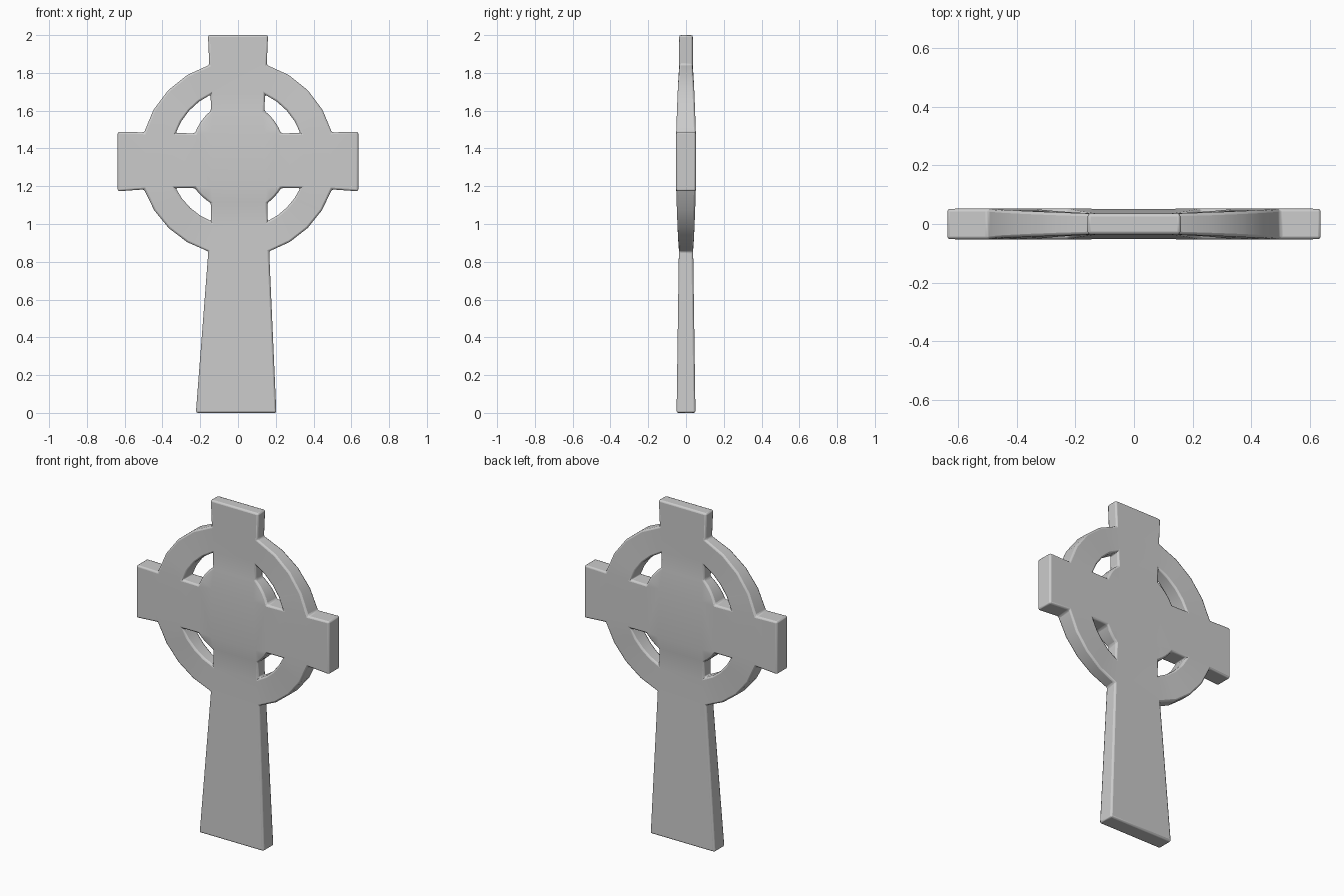
import bpy, bmesh, math

if "Cube" in bpy.data.objects:
    bpy.data.objects.remove(bpy.data.objects["Cube"])

stone = bpy.data.materials.new("grey stone")
stone.use_nodes = True
grey = (0.6, 0.6, 0.6, 1)
stone.diffuse_color = grey
stone.node_tree.nodes["Principled BSDF"].inputs["Base Color"].default_value = grey

THICK, THIN, MID_Z, ARC = 0.052, 0.036, 1.345, 4

# post rows: height, left edge, right edge, half thickness
post = [(0, -0.223, 0.203, 0.05), (0.855, -0.157, 0.165, 0.038),
        (1.015, -0.143, 0.157, 0.036), (1.11, -0.143, 0.155, 0.036),
        (1.19, -0.143, 0.152, THICK), (1.48, -0.143, 0.14, THICK),
        (1.6, -0.143, 0.14, THIN), (1.685, -0.145, 0.143, THIN),
        (1.842, -0.152, 0.152, THIN), (2, -0.159, 0.159, THIN)]
# arm columns outward from the post: distance, lower edge, upper edge
arm = [(0.228, 1.19, 1.48), (0.33, 1.19, 1.481), (0.497, 1.183, 1.485), (0.637, 1.173, 1.488)]

bm = bmesh.new()
pairs = {}


def vert(p):
    """Matching front and back vertices for a point (x, z, half thickness)."""
    key = (round(p[0], 4), round(p[1], 4))
    if key not in pairs:
        pairs[key] = (bm.verts.new((p[0], -p[2], p[1])), bm.verts.new((p[0], p[2], p[1])))
    return pairs[key]


def panel(*points):
    both = [vert(p) for p in points]
    bm.faces.new([b[0] for b in both])
    bm.faces.new([b[1] for b in reversed(both)])


def arc(a, b):
    """Points turning about the ring centre from a to b."""
    pa, pb = [(math.atan2(p[1] - MID_Z, p[0]), math.hypot(p[0], p[1] - MID_Z)) for p in (a, b)]
    turn = (pb[0] - pa[0] + math.pi) % (2 * math.pi) - math.pi
    points = [a]
    for i in range(1, ARC):
        f = i / ARC
        angle, r = pa[0] + turn * f, pa[1] + (pb[1] - pa[1]) * f
        points.append((r * math.cos(angle), MID_Z + r * math.sin(angle), a[2] + (b[2] - a[2]) * f))
    return points + [b]


def post_point(row, side):
    z, left, right, t = post[row]
    return (right if side > 0 else left, z, t)


def arm_point(col, side, up):
    x, low, high = arm[col]
    return (side * x, high if up else low, THICK)


# tapered post
for row in range(len(post) - 1):
    panel(post_point(row, -1), post_point(row, 1), post_point(row + 1, 1), post_point(row + 1, -1))

for side in (-1, 1):
    # horizontal arms
    low = [post_point(4, side)] + [arm_point(c, side, False) for c in range(4)]
    high = [post_point(5, side)] + [arm_point(c, side, True) for c in range(4)]
    for i in range(4):
        panel(low[i], low[i + 1], high[i + 1], high[i])
    for up, (corner, hub, inner, outer) in ((True, (5, 6, 7, 8)), (False, (4, 3, 2, 1))):
        # quarter of the central disc
        rim = arc(arm_point(0, side, up), post_point(hub, side))
        for a, b in zip(rim, rim[1:]):
            panel(post_point(corner, side), a, b)
        # quarter of the ring
        inside = arc(arm_point(1, side, up), post_point(inner, side))
        outside = arc(arm_point(2, side, up), post_point(outer, side))
        for i in range(ARC):
            panel(inside[i], outside[i], outside[i + 1], inside[i + 1])

# walls around the outline and the four openings
partner = {f: b for f, b in pairs.values()}
for edge in [e for e in bm.edges if e.is_boundary and all(v in partner for v in e.verts)]:
    a, b = edge.verts
    bm.faces.new((a, b, partner[b], partner[a]))
bmesh.ops.recalc_face_normals(bm, faces=bm.faces)

mesh = bpy.data.meshes.new("ringed_cross")
bm.to_mesh(mesh)
bm.free()
mesh.materials.append(stone)
cross = bpy.data.objects.new("ringed_cross", mesh)
bpy.context.collection.objects.link(cross)
bpy.context.view_layer.objects.active = cross
cross.select_set(True)

# softened edges
bevel = cross.modifiers.new("soft edges", 'BEVEL')
bevel.width = 0.01
bevel.segments = 2
bevel.limit_method = 'ANGLE'
bevel.angle_limit = math.radians(35)
bpy.ops.object.shade_smooth_by_angle(angle=math.radians(40))
normals = cross.modifiers.new("even shading", 'WEIGHTED_NORMAL')
normals.keep_sharp = True
